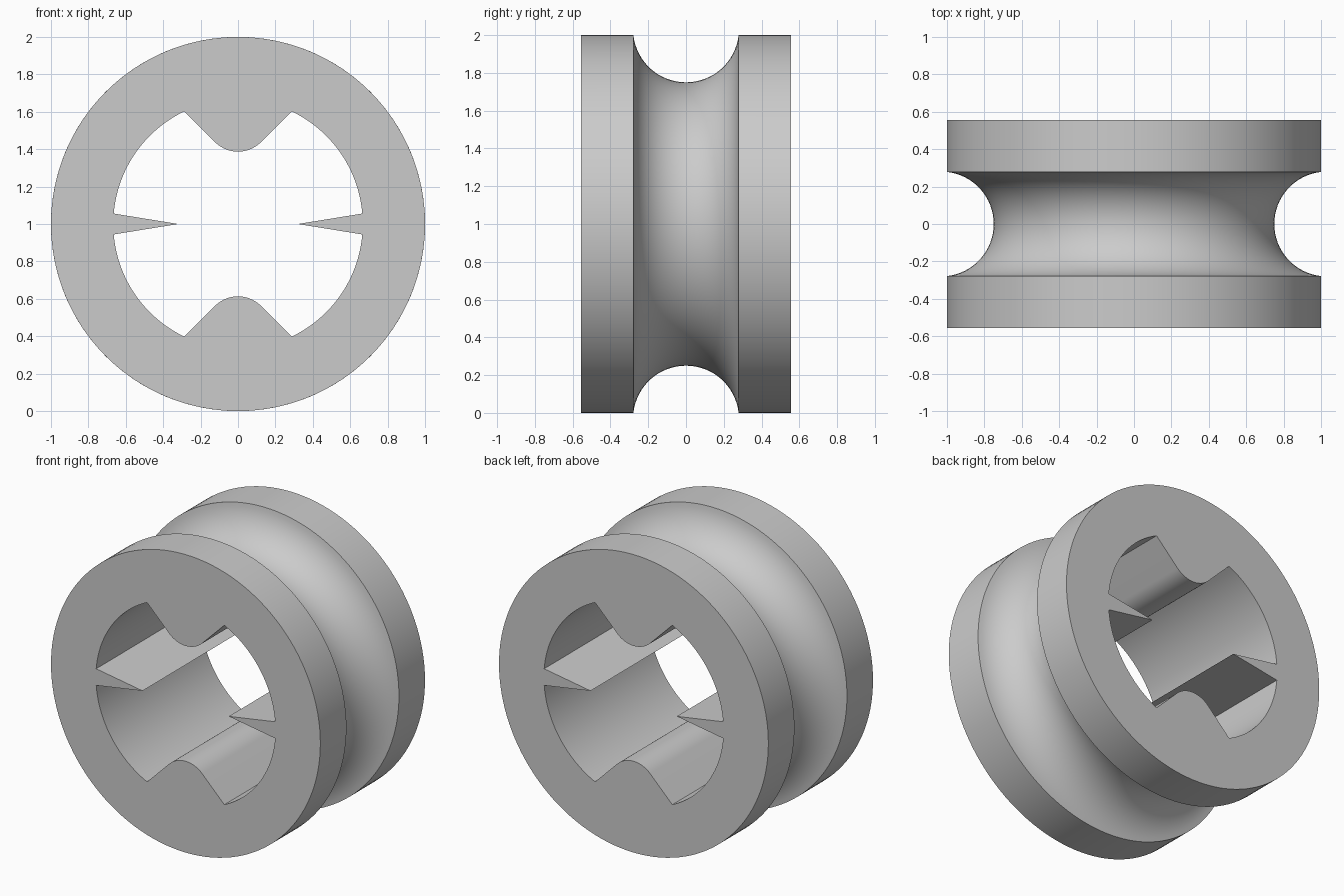
import bpy, bmesh
from math import sin, cos, pi, radians, atan2, hypot

cube = bpy.data.objects.get("Cube")
if cube:
    bpy.data.objects.remove(cube, do_unlink=True)

SEGMENTS = 128
HALF_WIDTH = 0.555
RIM = 1.0
GROOVE_R, GROOVE_CENTRE = 0.28, 1.03

# One plain grey material
grey = bpy.data.materials.new("plain grey")
grey.use_nodes = True
colour = (0.6, 0.6, 0.6, 1)
grey.diffuse_color = colour
grey.node_tree.nodes["Principled BSDF"].inputs["Base Color"].default_value = colour


def arc(cx, cz, r, start, end, steps):
    return [(cx + r * cos(start + (end - start) * i / steps),
             cz + r * sin(start + (end - start) * i / steps)) for i in range(steps + 1)]


def bore_outline():
    """Round bore with two pointed side teeth and two rounded teeth."""
    bore_r = hypot(0.287, 0.602)
    tooth_r, tooth_z = 0.174, 0.561
    quarter = [(0.32, 0)]
    quarter += arc(0, 0, bore_r, radians(4.8), atan2(0.602, 0.287), 20)
    quarter += arc(0, tooth_z, tooth_r, -pi / 4, -pi / 2, 10)
    half = quarter + [(-x, z) for x, z in reversed(quarter[:-1])]
    return half + [(-x, -z) for x, z in half[1:-1]]


def rim_profile():
    """Radius and depth pairs across the grooved tread, front to back."""
    edge = pi - atan2(GROOVE_R, GROOVE_CENTRE - RIM)
    lip = pi - edge
    groove = arc(GROOVE_CENTRE, 0, GROOVE_R, pi + lip, pi - lip, 32)
    return [(RIM, -HALF_WIDTH)] + groove + [(RIM, HALF_WIDTH)]


def skin(bm, rings):
    """Join successive closed rings with quads and return the ring vertices."""
    loops = [[bm.verts.new(p) for p in ring] for ring in rings]
    for a, b in zip(loops, loops[1:]):
        n = len(a)
        for i in range(n):
            j = (i + 1) % n
            bm.faces.new((a[i], a[j], b[j], b[i]))
    return loops


bm = bmesh.new()

# Tread with the rounded groove
angles = [2 * pi * i / SEGMENTS for i in range(SEGMENTS)]
tread = skin(bm, [[(r * cos(a), y, r * sin(a) + RIM) for a in angles]
                  for r, y in rim_profile()])

# Toothed bore running straight through
outline = bore_outline()
bore = skin(bm, [[(x, y, z + RIM) for x, z in outline]
                 for y in (-HALF_WIDTH, HALF_WIDTH)])

# Flat end faces between rim and bore
for end in (0, -1):
    edges = []
    for loop in (tread[end], bore[end]):
        edges += [bm.edges.get((v, loop[i - 1])) for i, v in enumerate(loop)]
    bmesh.ops.triangle_fill(bm, edges=edges, use_beauty=True, normal=(0, 1 if end else -1, 0))

bmesh.ops.recalc_face_normals(bm, faces=bm.faces)
mesh = bpy.data.meshes.new("grooved_roller")
bm.to_mesh(mesh)
bm.free()
mesh.materials.append(grey)

roller = bpy.data.objects.new("grooved_roller", mesh)
bpy.context.collection.objects.link(roller)
bpy.ops.object.select_all(action="DESELECT")
roller.select_set(True)
bpy.context.view_layer.objects.active = roller
bpy.ops.object.shade_smooth_by_angle(angle=radians(30))
